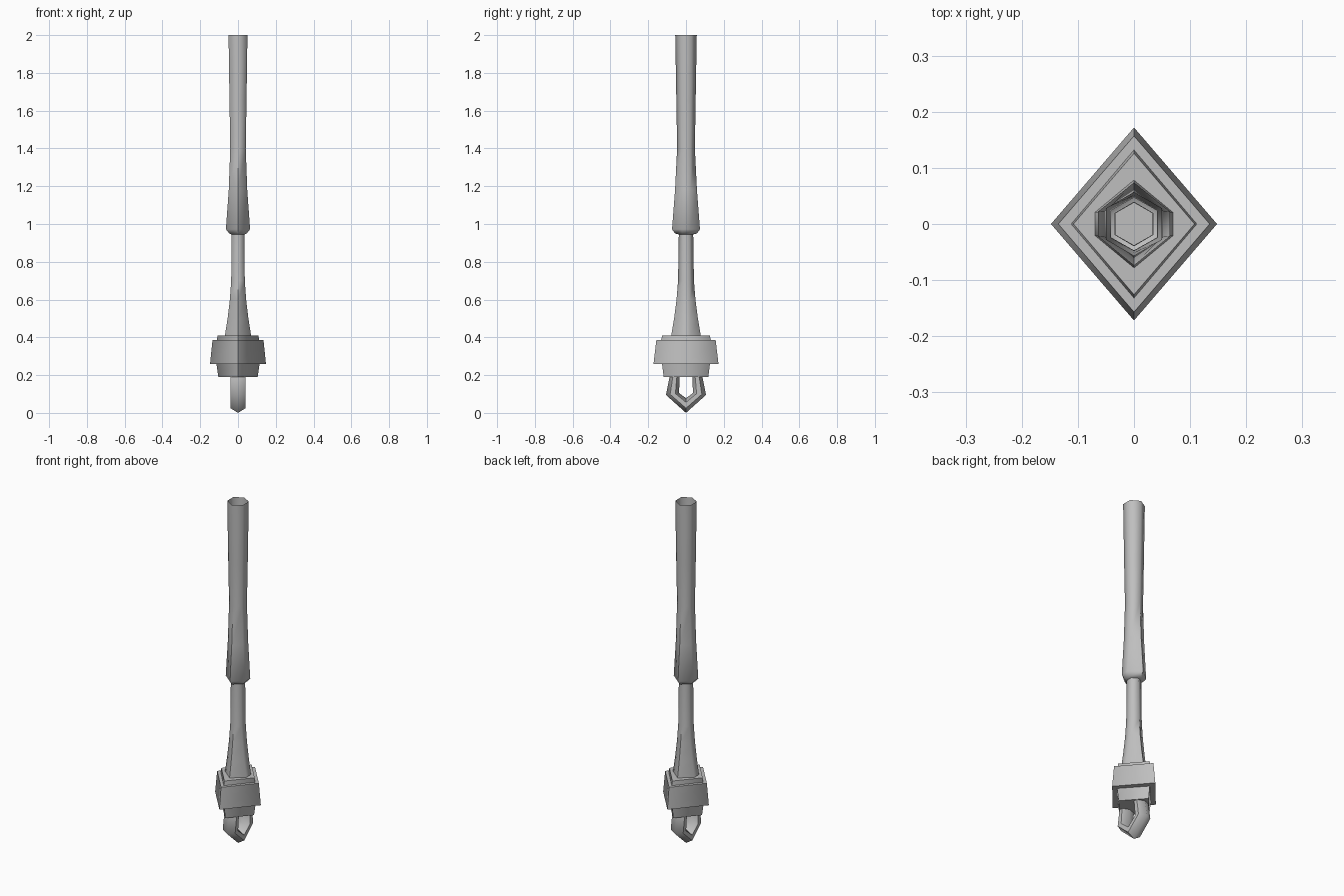
import bpy, bmesh
from math import radians
from mathutils import Vector

cube = bpy.data.objects.get("Cube")
if cube:
    bpy.data.objects.remove(cube, do_unlink=True)

grey = bpy.data.materials.new("light_grey")
grey.use_nodes = True
colour = (0.52, 0.52, 0.52, 1)
grey.diffuse_color = colour
grey.node_tree.nodes["Principled BSDF"].inputs["Base Color"].default_value = colour


def loft(name, rings, cap_start=False, cap_end=False, angle=62):
    """Skin a row of closed rings of points."""
    bm = bmesh.new()
    loops = [[bm.verts.new(p) for p in ring] for ring in rings]
    n = len(loops[0])
    for a, b in zip(loops, loops[1:]):
        for i in range(n):
            j = (i + 1) % n
            bm.faces.new((a[i], a[j], b[j], b[i]))
    if cap_start:
        bm.faces.new(loops[0][::-1])
    if cap_end:
        bm.faces.new(loops[-1])
    if cap_start and cap_end:
        bmesh.ops.recalc_face_normals(bm, faces=bm.faces)
    mesh = bpy.data.meshes.new(name)
    bm.to_mesh(mesh)
    bm.free()
    mesh.materials.append(grey)
    obj = bpy.data.objects.new(name, mesh)
    bpy.context.collection.objects.link(obj)
    bpy.ops.object.select_all(action='DESELECT')
    obj.select_set(True)
    bpy.context.view_layer.objects.active = obj
    bpy.ops.object.shade_smooth_by_angle(angle=radians(angle))
    return obj


def hexagon(z, x, y, side):
    return [(x, -side, z), (x, side, z), (0, y, z),
            (-x, side, z), (-x, -side, z), (0, -y, z)]


def diamond(z, x, y):
    return [(x, 0, z), (0, y, z), (-x, 0, z), (0, -y, z)]


# Open, six-sided sleeve with a flared lower end
loft("upper_sleeve", [hexagon(*s) for s in (
    (0.945, 0.034, 0.039, 0.019),
    (0.95, 0.046, 0.058, 0.020),
    (0.972, 0.064, 0.074, 0.022),
    (1.18, 0.049, 0.058, 0.024),
    (1.40, 0.041, 0.047, 0.024),
    (1.65, 0.045, 0.051, 0.026),
    (2.0, 0.050, 0.057, 0.028))])

# Slim shaft spreading to the hub
loft("lower_shaft", [hexagon(*s) for s in (
    (0.405, 0.070, 0.079, 0.021),
    (0.50, 0.055, 0.063, 0.022),
    (0.60, 0.043, 0.050, 0.021),
    (0.70, 0.036, 0.042, 0.020),
    (0.955, 0.033, 0.038, 0.019))])

# Stepped diamond hub, softened only at its left and right corners
hub = loft("hub", [diamond(*s) for s in (
    (0.19, 0.104, 0.118), (0.26, 0.114, 0.127),
    (0.26, 0.148, 0.172), (0.385, 0.135, 0.157),
    (0.385, 0.112, 0.132), (0.41, 0.108, 0.126))], True, True)
for edge in hub.data.edges:
    a, b = (hub.data.vertices[i].co for i in edge.vertices)
    rising = abs(a.z - b.z) > 0.01
    edge.use_edge_sharp = not (rising and abs(a.y) < 0.001)

# Pointed hanging loop with a six-sided section
outer = [(-0.085, 0.20), (-0.106, 0.095), (0, 0.0), (0.106, 0.095), (0.085, 0.20)]
inner = [(-0.033, 0.20), (-0.037, 0.105), (0, 0.078), (0.037, 0.105), (0.033, 0.20)]
half = 0.04
rings = []
for o, i in zip(outer, inner):
    o, i = Vector((0, *o)), Vector((0, *i))
    near, far = o.lerp(i, 0.32), o.lerp(i, 0.72)
    across = Vector((half, 0, 0))
    rings.append([o, near + across, far + across, i, far - across, near - across])
loft("bottom_loop", rings, True, True)
